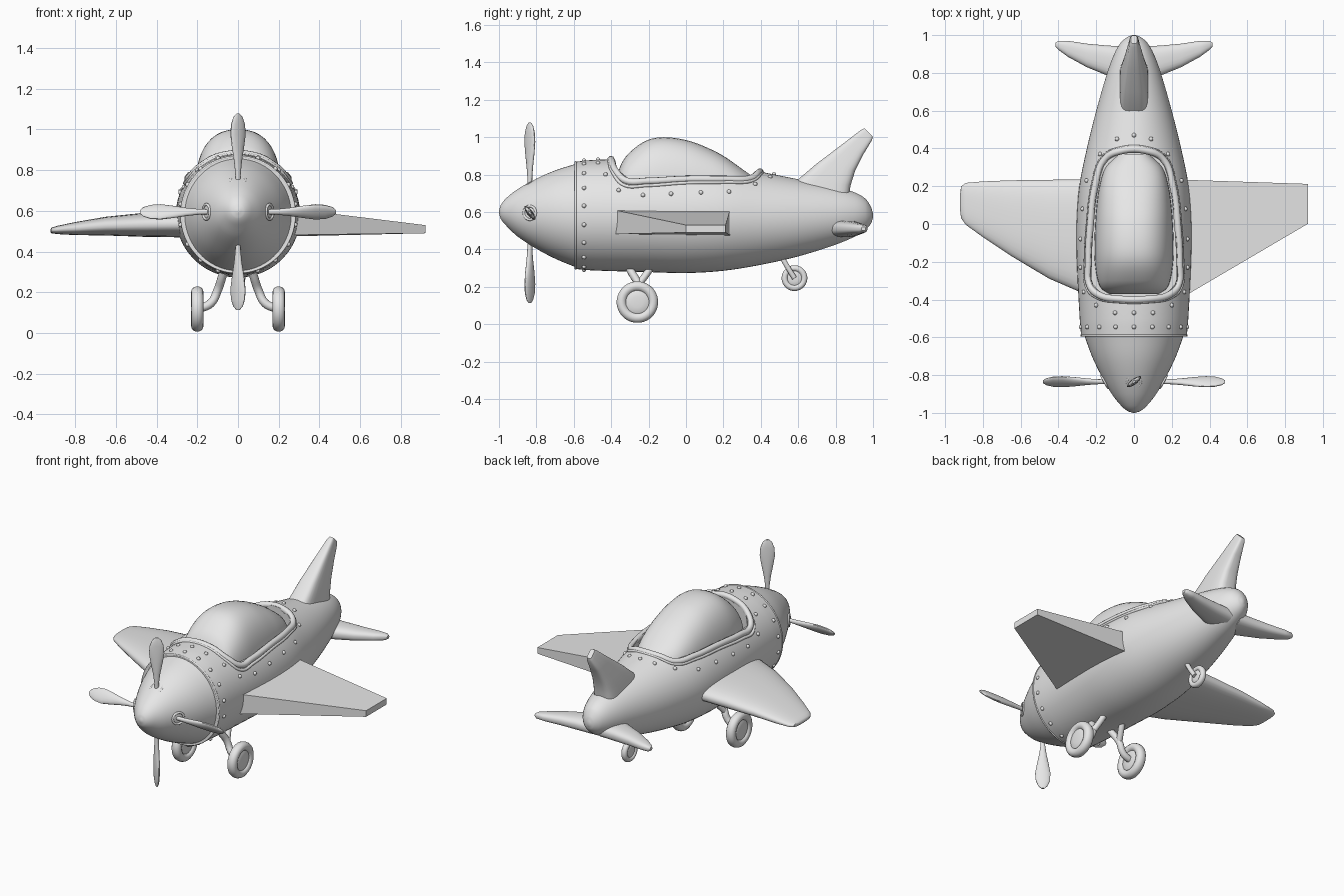
import bpy, bmesh
from math import sin, cos, pi, sqrt, copysign
from mathutils import Vector as V

cube = bpy.data.objects.get("Cube")
if cube:
    bpy.data.objects.remove(cube)

grey = bpy.data.materials.new("plain_grey")
grey.use_nodes = True
grey.diffuse_color = (0.8, 0.8, 0.8, 1)
grey.node_tree.nodes["Principled BSDF"].inputs["Base Color"].default_value = (0.8, 0.8, 0.8, 1)
parts = []


def add(name, data):
    ob = bpy.data.objects.new(name, data)
    bpy.context.collection.objects.link(ob)
    data.materials.append(grey)
    parts.append(ob)
    return ob


def finish(name, bm):
    bmesh.ops.recalc_face_normals(bm, faces=bm.faces)
    me = bpy.data.meshes.new(name)
    bm.to_mesh(me)
    bm.free()
    return add(name, me)


def ring(c, u, v, n=24, p=2):
    """Superellipse loop around c with half axes u and v."""
    c, u, v = V(c), V(u), V(v)
    pts = []
    for i in range(n):
        t = 2 * pi * (i + 0.5) / n
        a, b = (copysign(abs(f) ** (2 / p), f) for f in (cos(t), sin(t)))
        pts.append(c + u * a + v * b)
    return pts


def span(a, b, v, n=24, p=2):
    """Section reaching from point a to point b with half thickness v."""
    a, b = V(a), V(b)
    return ring((a + b) / 2, (b - a) / 2, v, n, p)


def loft(name, rings):
    bm = bmesh.new()
    loops = [[bm.verts.new(p) for p in r] for r in rings]
    n = len(loops[0])
    for a, b in zip(loops, loops[1:]):
        for i in range(n):
            j = (i + 1) % n
            bm.faces.new((a[i], a[j], b[j], b[i]))
    bm.faces.new(loops[0])
    bm.faces.new(loops[-1])
    return finish(name, bm)


def smooth_at(table, y):
    """Cubic interpolation of table rows, keyed by their first entry."""
    k = 0
    while k < len(table) - 2 and table[k + 1][0] < y:
        k += 1

    def slope(i, c):
        a, b = table[max(i - 1, 0)], table[min(i + 1, len(table) - 1)]
        return (b[c] - a[c]) / (b[0] - a[0])
    h = table[k + 1][0] - table[k][0]
    t = (y - table[k][0]) / h
    return [(2*t**3 - 3*t*t + 1) * table[k][c] + (3*t*t - 2*t**3) * table[k + 1][c]
            + h * ((t**3 - 2*t*t + t) * slope(k, c) + (t**3 - t*t) * slope(k + 1, c))
            for c in range(1, len(table[0]))]


def hull(name, table, steps, n=64, p=2):
    rings = []
    for a, b in zip(table, table[1:]):
        for s in range(steps):
            y = a[0] + (b[0] - a[0]) * s / steps
            w, lo, hi = smooth_at(table, y)
            rings.append(ring((0, y, (lo + hi) / 2), (w, 0, 0), (0, 0, (hi - lo) / 2), n, p))
    y, w, lo, hi = table[-1]
    rings.append(ring((0, y, (lo + hi) / 2), (w, 0, 0), (0, 0, (hi - lo) / 2), n, p))
    return loft(name, rings)


def tube(name, pts, r, cyclic=False):
    cu = bpy.data.curves.new(name, "CURVE")
    cu.dimensions = "3D"
    cu.bevel_depth, cu.bevel_resolution, cu.resolution_u = r, 3, 6
    cu.use_fill_caps = True
    sp = cu.splines.new("BEZIER")
    sp.bezier_points.add(len(pts) - 1)
    for bp, p in zip(sp.bezier_points, pts):
        bp.co = p
        bp.handle_left_type = bp.handle_right_type = "AUTO"
    sp.use_cyclic_u = cyclic
    return add(name, cu)


# Fuselage and spinner: y, half width, bottom, top
body = [(-.595, .28, .295, .868), (-.5, .288, .287, .878), (-.2, .303, .278, .885),
        (0, .305, .273, .88), (.2, .29, .285, .86), (.4, .25, .317, .815),
        (.6, .2, .362, .775), (.8, .142, .425, .735), (.9, .105, .467, .705),
        (.96, .07, .505, .67), (.99, .035, .54, .625), (1, .008, .57, .59)]
nose = [(-1, .006, .594, .606), (-.99, .035, .562, .637), (-.96, .07, .525, .675),
        (-.9, .118, .468, .722), (-.8, .175, .403, .778), (-.7, .223, .35, .822),
        (-.58, .267, .3, .86)]
fuselage = hull("fuselage", body, 4)
hull("spinner", nose, 4)


def skin(x, y):
    """Point on the upper fuselage skin."""
    w, lo, hi = smooth_at(body, y)
    return V((x, y, (lo + hi) / 2 + (hi - lo) / 2 * sqrt(max(0, 1 - (x / w) ** 2))))


def mirrored(half):
    return half + [(-x, y) for x, y in reversed(half) if x]


# Cockpit well cut into the fuselage
outline = mirrored([(.07, .375), (.15, .33), (.195, .2), (.22, 0), (.23, -.2),
                    (.225, -.31), (.175, -.365), (.08, -.385)])
well = loft("cockpit_cutter", [[V((x, y, z)) for x, y in outline] for z in (.72, 1.2)])
cut = fuselage.modifiers.new("well", "BOOLEAN")
cut.operation, cut.solver, cut.object = "DIFFERENCE", "EXACT", well
bpy.context.view_layer.objects.active = fuselage
bpy.ops.object.modifier_apply(modifier="well")
parts.remove(well)
bpy.data.objects.remove(well)

# Cockpit rim: a broad band and a thin inner bead
tube("cockpit_rim", [skin(x * 1.05, y * 1.03) for x, y in outline], .019, True)
tube("cockpit_rim_outer", [skin(x * 1.12, y * 1.065) for x, y in outline], .009, True)

# Canopy bubble
canopy = [(-.37, .13, .62, .79), (-.345, .17, .54, .86), (-.3, .192, .48, .92),
          (-.21, .207, .415, .983), (-.12, .21, .4, 1), (0, .206, .415, .985),
          (.1, .198, .45, .95), (.2, .183, .5, .9), (.3, .15, .57, .83),
          (.37, .08, .62, .78)]
hull("canopy", canopy, 4, 48, 2.4)

# Rivets round the cockpit and the cowl edge
spots = [skin(x, y) for x, y in mirrored([
    (0, .47), (.09, .45), (.18, .37), (.25, .23), (.272, .08), (.282, -.08),
    (.282, -.23), (.265, -.36), (.2, -.43), (.1, -.47)])] + [skin(0, -.47)]
w, lo, hi = smooth_at(body, -.545)
spots += ring((0, -.545, (lo + hi) / 2), (w, 0, 0), (0, 0, (hi - lo) / 2), 18)
bm = bmesh.new()
for s in spots:
    made = bmesh.ops.create_icosphere(bm, subdivisions=2, radius=.012)
    bmesh.ops.translate(bm, verts=made["verts"], vec=s)
finish("rivets", bm)

# Cowl edge band
tube("cowl_edge", ring((0, -.59, .582), (.278, 0, 0), (0, 0, .284), 32), .006, True)

# Square-edged wing on +x
loft("left_wing", [span((.25, -.395, .547), (.25, .237, .54), (0, 0, .066), 4, 90),
                   span((.92, 0, .51), (.92, .213, .51), (0, 0, .02), 4, 90)])

# Rounded wing on -x: x, front, back, height, half thickness
right = [(-.2, -.4, .238, .535, .067), (-.3, -.355, .237, .535, .065),
         (-.45, -.29, .235, .532, .06), (-.65, -.17, .232, .525, .046),
         (-.8, -.07, .226, .513, .032), (-.89, -.005, .218, .506, .02),
         (-.915, .03, .2, .504, .014), (-.922, .08, .15, .503, .006)]
loft("right_wing", [span((x, a, z), (x, b, z), (0, 0, t), 32, 2.5) for x, a, b, z, t in right])

# Tailplanes
for side, name in ((1, "left_tailplane"), (-1, "right_tailplane")):
    loft(name, [span((side * x, a, .51), (side * x, b, .51), (0, 0, t), 24, 2.6)
                for x, a, b, t in ((.03, .74, .94, .046), (.14, .785, .945, .042),
                                   (.25, .83, .955, .034), (.35, .885, .97, .025),
                                   (.4, .922, .97, .019), (.415, .938, .96, .01))])

# Tail fin: front y and z, back y and z, half thickness
loft("tail_fin", [span((0, a, b), (0, c, d), (t, 0, 0), 24, 4)
                  for a, b, c, d, t in ((.53, .7, .87, .66, .08), (.6, .775, .88, .74, .072),
                                        (.7, .86, .905, .82, .058), (.82, .95, .95, .91, .04),
                                        (.935, 1.038, .995, .985, .023),
                                        (.955, 1.048, .998, 1.005, .016))])

# Propeller blades and their sockets
hub = V((0, -.835, .595))
names = ("top", "left", "bottom", "right")
for k, name in enumerate(names):
    a = k * pi / 2
    out, across = V((sin(a), 0, cos(a))), V((cos(a), 0, -sin(a)))
    chord = (across * 1.2 + V((0, .9, 0))).normalized()
    flat = out.cross(chord)
    loft(name + "_blade", [ring(hub + out * r, chord * c, flat * t, 16)
                           for r, c, t in ((.12, .012, .012), (.19, .014, .013), (.25, .022, .015),
                                           (.32, .036, .016), (.38, .046, .014), (.43, .042, .012),
                                           (.465, .028, .009), (.482, .01, .005))])
    lean = (V((0, 1, 0)) + out * .55).normalized()
    tube(name + "_socket", ring(hub + out * .155, lean * .036, across * .036, 16), .007, True)


# Wheels: lathed tyre with an inset hub on both sides
def wheel(name, c, s):
    prof = [(.024, .004), (.024, .03), (.02, .056), (.017, .062), (.025, .068),
            (.03, .08), (.029, .094), (.02, .106), (.007, .111)]
    prof = [(-x, r) for x, r in prof] + [(x, r) for x, r in reversed(prof)]
    loft(name, [ring(V(c) + V((x * s, 0, 0)), (0, r * s, 0), (0, 0, r * s), 32) for x, r in prof])


# Landing gear
for side, name in ((1, "left"), (-1, "right")):
    wheel(name + "_wheel", (side * .2, -.26, .118), 1)
    knee = V((side * .1, -.255, .21))
    tube(name + "_leg", [(side * .06, -.32, .33), (side * .078, -.29, .275), knee,
                         (side * .135, -.258, .145), (side * .2, -.26, .118)], .021)
    tube(name + "_brace", [(side * .06, -.17, .33), (side * .078, -.21, .27), knee], .019)
wheel("tail_wheel", (0, .58, .246), .62)
tube("tail_leg", [(.025, .5, .38), (.025, .54, .31), (.02, .58, .246)], .014)

# Turn curves to meshes and shade everything smooth
bpy.ops.object.select_all(action="DESELECT")
for ob in parts:
    ob.select_set(True)
bpy.context.view_layer.objects.active = fuselage
bpy.ops.object.convert(target="MESH")
bpy.ops.object.shade_smooth_by_angle(angle=.7)
